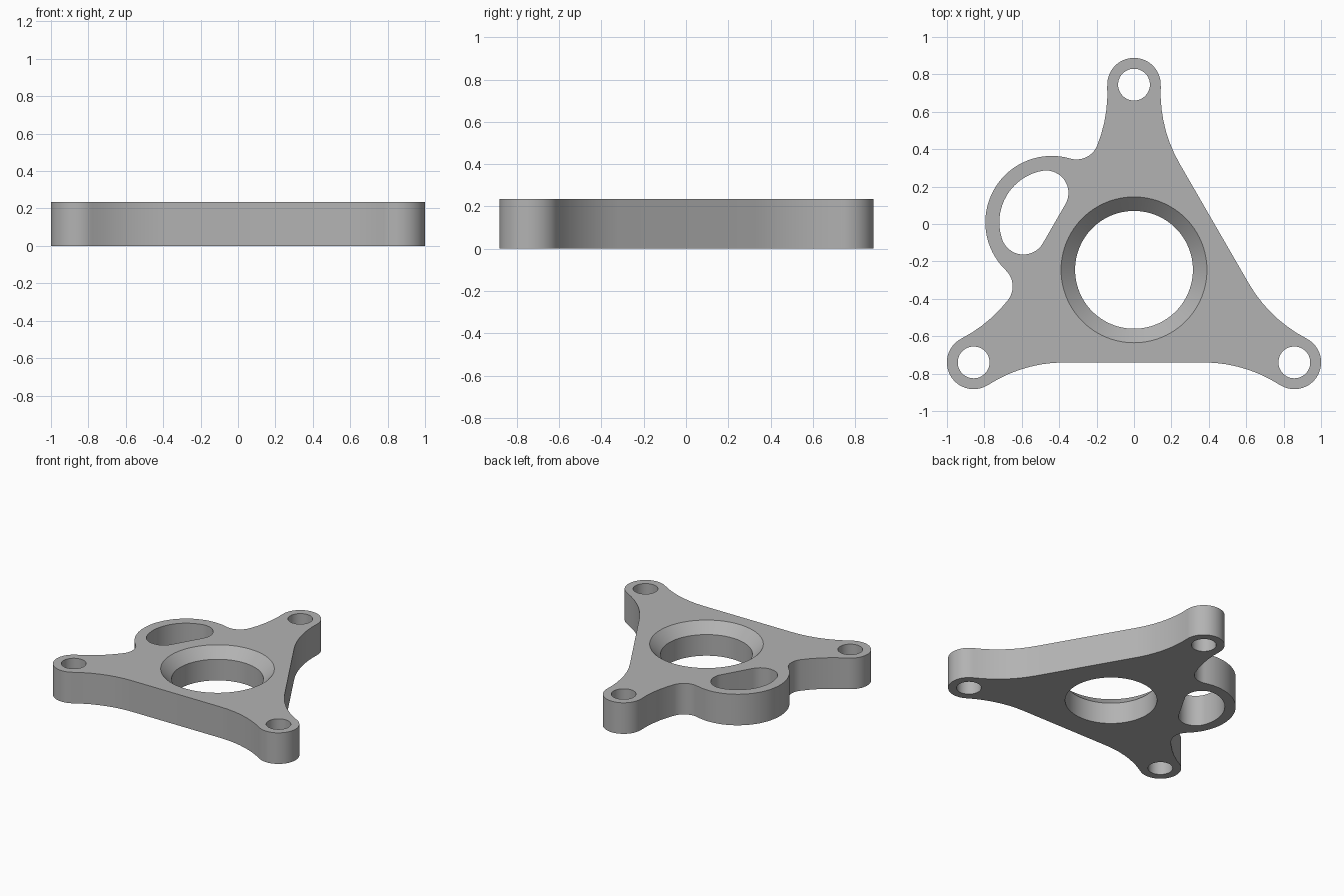
import bpy, bmesh
from math import sin, cos, pi, atan2, sqrt, radians
from mathutils import Vector, Matrix

cube = bpy.data.objects.get("Cube")
if cube:
    bpy.data.objects.remove(cube, do_unlink=True)

HEIGHT = 0.235
CENTRE = Vector((0, -0.245))
ARM, BOSS_R, HOLE_R = 0.99, 0.143, 0.085
BORE_R, SINK_R = 0.315, 0.39
EDGE, FLAT, ARM_R = 0.495, 0.37, 0.757     # side distance, half straight, arm curve
LUG, LUG_R, NECK_R = 0.508, 0.355, 0.12
SLOT_R, SLOT_CORNER, SLOT_EDGE = 0.28, 0.12, 0.493


def arc(c, r, a0, a1):
    n = max(3, int(abs(a1 - a0) / radians(5)) + 1)
    return [Vector((c[0] + r * cos(a0 + (a1 - a0) * i / n),
                    c[1] + r * sin(a0 + (a1 - a0) * i / n))) for i in range(n + 1)]


def circle(c, r, n=64):
    return [Vector((c[0] + r * cos(2 * pi * i / n), c[1] + r * sin(2 * pi * i / n)))
            for i in range(n)]


def direction(a, b):
    return atan2(b[1] - a[1], b[0] - a[0])


def mirrored(half):
    return [Vector((p.x, -p.y)) for p in reversed(half)] + half


def placed(points, angle):
    rot = Matrix.Rotation(angle, 2)
    return [rot @ p + CENTRE for p in points]


def cleaned(points):
    return [p for i, p in enumerate(points) if (p - points[i - 1]).length > 1e-4]


# Half of one side, with x pointing outwards from the middle
boss = Vector((ARM * cos(pi / 3), ARM * sin(pi / 3)))
arm = Vector((EDGE + ARM_R, FLAT))
lug = Vector((LUG, 0))
to_boss = direction(arm, boss)
boss_tip = arc(boss, BOSS_R, direction(boss, arm), pi / 3)
plain_half = arc(arm, ARM_R, pi, to_boss) + boss_tip

# The lug side gets a rounded neck touching both the lug and the arm curve
gap = arm - lug
d1, d2, d = LUG_R + NECK_R, ARM_R - NECK_R, gap.length
along = (d1 * d1 - d2 * d2 + d * d) / (2 * d)
across = sqrt(d1 * d1 - along * along)
g = gap / d
neck = lug + g * along + Vector((-g.y, g.x)) * across
neck_end = direction(arm, neck)
lug_half = (arc(lug, LUG_R, 0, direction(lug, neck))
            + arc(neck, NECK_R, direction(neck, lug) % (2 * pi), neck_end)
            + arc(arm, ARM_R, neck_end, to_boss) + boss_tip)

# Slot: a clipped circle with rounded corners
cu = SLOT_EDGE + SLOT_CORNER
corner = Vector((cu, sqrt((SLOT_R - SLOT_CORNER) ** 2 - (cu - LUG) ** 2)))
turn = direction(lug, corner)
slot = mirrored(arc(lug, SLOT_R, 0, turn) + arc(corner, SLOT_CORNER, turn, pi))

lug_angle = radians(150)
outline = []
for angle, half in ((radians(-90), plain_half), (radians(30), plain_half),
                    (lug_angle, lug_half)):
    outline += placed(mirrored(half), angle)

bm = bmesh.new()
caps = {"bottom": [], "top": []}


def ring(points, z):
    verts = [bm.verts.new((p.x, p.y, z)) for p in points]
    return verts, [bm.edges.new((v, verts[i - 1])) for i, v in enumerate(verts)]


def wall(levels):
    """Join rings of (points, z) from bottom to top and note the cap edges."""
    rings = [ring(points, z) for points, z in levels]
    caps["bottom"] += rings[0][1]
    caps["top"] += rings[-1][1]
    for (low, _), (high, _) in zip(rings, rings[1:]):
        for i in range(len(low)):
            bm.faces.new((low[i - 1], low[i], high[i], high[i - 1]))


# Outer wall, slot, bolt holes
loops = [cleaned(outline), cleaned(placed(slot, lug_angle))]
for k in range(3):
    a = radians(90 + 120 * k)
    loops.append(circle(CENTRE + Vector((cos(a), sin(a))) * ARM, HOLE_R, 48))
for loop in loops:
    wall([(loop, 0), (loop, HEIGHT)])

# Central bore with a countersink on the top
bore = circle(CENTRE, BORE_R, 96)
wall([(bore, 0), (bore, HEIGHT - (SINK_R - BORE_R)),
      (circle(CENTRE, SINK_R, 96), HEIGHT)])

# Flat top and bottom with openings
for edges in caps.values():
    bmesh.ops.triangle_fill(bm, edges=edges, use_beauty=True)
bmesh.ops.recalc_face_normals(bm, faces=bm.faces)

mesh = bpy.data.meshes.new("mounting_plate")
bm.to_mesh(mesh)
bm.free()
plate = bpy.data.objects.new("mounting_plate", mesh)
bpy.context.collection.objects.link(plate)

grey = bpy.data.materials.new("plain_grey")
grey.use_nodes = True
colour = (0.45, 0.45, 0.45, 1)
grey.diffuse_color = colour
grey.node_tree.nodes["Principled BSDF"].inputs["Base Color"].default_value = colour
mesh.materials.append(grey)

bpy.ops.object.select_all(action="DESELECT")
plate.select_set(True)
bpy.context.view_layer.objects.active = plate
bpy.ops.object.shade_smooth_by_angle(angle=radians(30))
